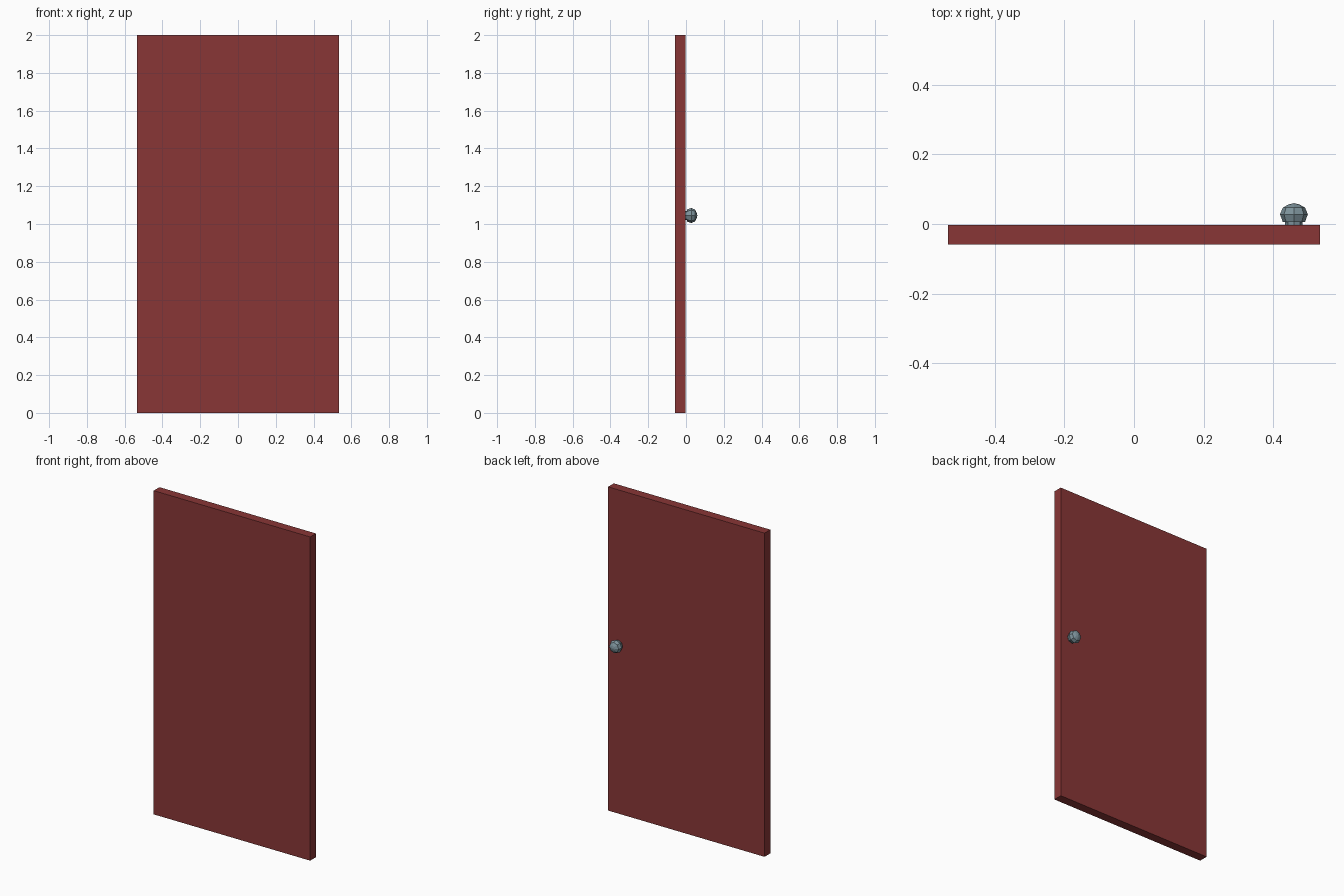
import bpy
import bmesh
from math import cos, sin, tau

cube = bpy.data.objects.get("Cube")
if cube:
    bpy.data.objects.remove(cube, do_unlink=True)


def make_material(name, rgb):
    mat = bpy.data.materials.new(name)
    mat.use_nodes = True
    mat.diffuse_color = (*rgb, 1)
    mat.node_tree.nodes["Principled BSDF"].inputs["Base Color"].default_value = (*rgb, 1)
    return mat


def make_object(name, bm, mat):
    bmesh.ops.recalc_face_normals(bm, faces=bm.faces)
    mesh = bpy.data.meshes.new(name)
    bm.to_mesh(mesh)
    bm.free()
    mesh.materials.append(mat)
    obj = bpy.data.objects.new(name, mesh)
    bpy.context.collection.objects.link(obj)
    return obj


def turned(name, profile, sides, mat):
    """Flat-faced solid turned about y from (y, radius) pairs."""
    bm = bmesh.new()
    rings = [[bm.verts.new((r * cos(tau * i / sides), y, r * sin(tau * i / sides)))
              for i in range(sides)] for y, r in profile]
    for a, b in zip(rings, rings[1:]):
        for i in range(sides):
            j = (i + 1) % sides
            bm.faces.new((a[i], a[j], b[j], b[i]))
    bm.faces.new(rings[0])
    # Slightly domed end
    tip = bm.verts.new((0, profile[-1][0] + 0.004, 0))
    for i in range(sides):
        bm.faces.new((rings[-1][i], rings[-1][(i + 1) % sides], tip))
    return make_object(name, bm, mat)


red = make_material("dark red paint", (0.25, 0.037, 0.037))
steel = make_material("blue grey metal", (0.205, 0.29, 0.33))

# Door slab
bm = bmesh.new()
bmesh.ops.create_cube(bm, size=1)
bmesh.ops.scale(bm, vec=(1.07, 0.056, 2), verts=bm.verts)
bmesh.ops.translate(bm, vec=(0, -0.031, 1), verts=bm.verts)
make_object("door_panel", bm, red)

# Knob and its short neck on the back face
neck = turned("knob_neck", [(-0.005, 0.025), (0.006, 0.025)], 8, steel)
knob = turned("door_knob", [(0.006, 0.032), (0.028, 0.04), (0.047, 0.032), (0.056, 0.016)], 8, steel)
for part in (neck, knob):
    part.location = (0.46, 0, 1.045)
